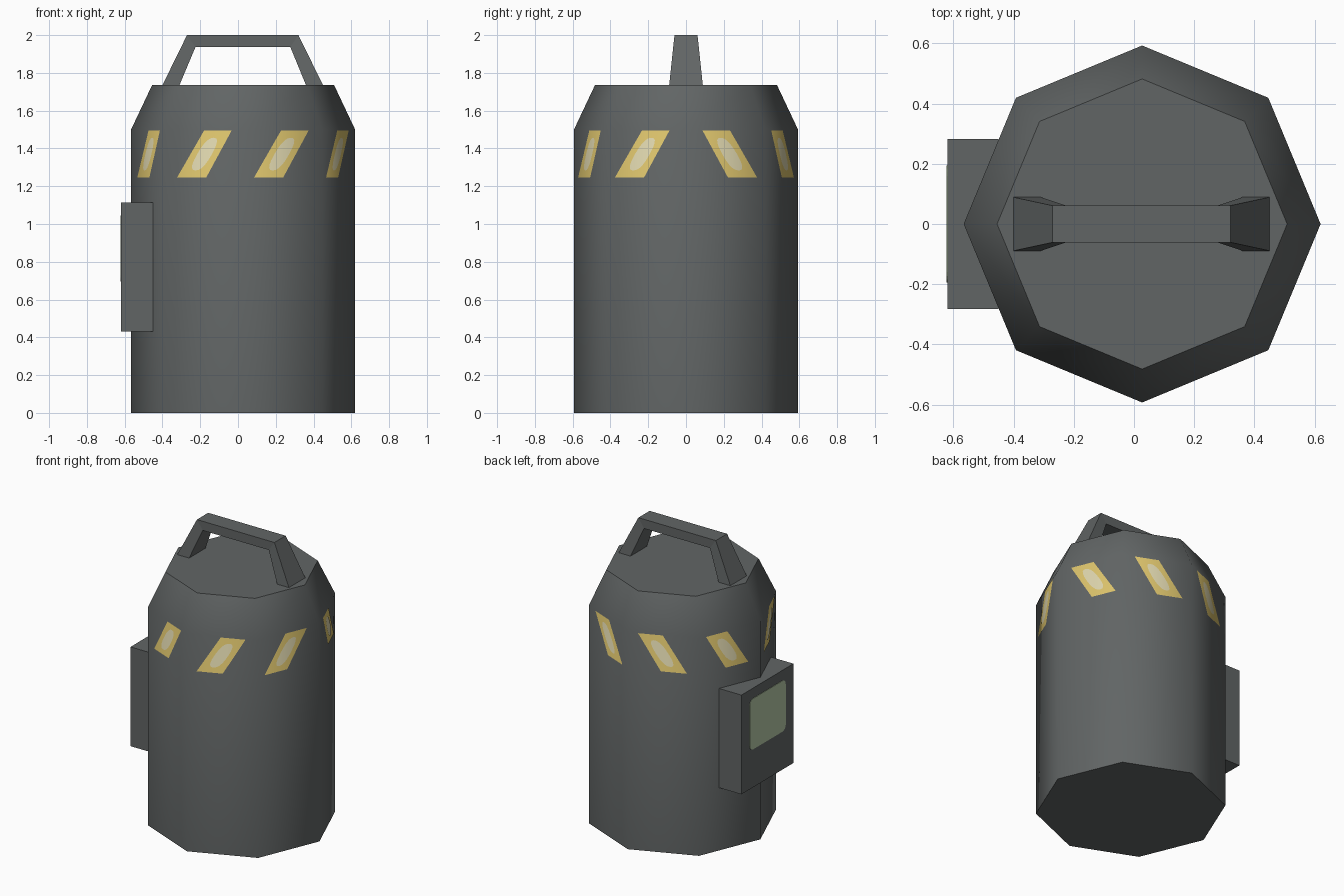
import bpy, bmesh, math
from mathutils import Vector

if "Cube" in bpy.data.objects:
    bpy.data.objects.remove(bpy.data.objects["Cube"])

CX, R = 0.027, 0.593          # body axis and radius


def material(name, rgb):
    m = bpy.data.materials.new(name)
    m.diffuse_color = (*rgb, 1)
    m.use_nodes = True
    m.node_tree.nodes["Principled BSDF"].inputs["Base Color"].default_value = m.diffuse_color
    return m


GREY = material("dark grey metal", (0.12, 0.13, 0.13))
YELLOW = material("warning yellow", (0.72, 0.55, 0.15))
PALE = material("pale cream", (0.73, 0.67, 0.42))
GREEN = material("screen green", (0.46, 0.58, 0.38))


def make(name, verts, faces, mat, fix=True):
    me = bpy.data.meshes.new(name)
    me.from_pydata([tuple(v) for v in verts], [], faces)
    if fix:
        bm = bmesh.new()
        bm.from_mesh(me)
        bmesh.ops.recalc_face_normals(bm, faces=bm.faces)
        bm.to_mesh(me)
        bm.free()
    me.materials.append(mat)
    ob = bpy.data.objects.new(name, me)
    bpy.context.collection.objects.link(ob)
    return ob


def loft(name, rings, mat):
    """Skin a list of equal-sized closed rings and cap both ends."""
    n = len(rings[0])
    faces = [(i * n + j, i * n + (j + 1) % n, (i + 1) * n + (j + 1) % n, (i + 1) * n + j)
             for i in range(len(rings) - 1) for j in range(n)]
    last = (len(rings) - 1) * n
    faces += [tuple(range(n)), tuple(range(last, last + n))]
    return make(name, [v for r in rings for v in r], faces, mat)


def rim(a, r=R, z=0.0):
    a = math.radians(a)
    return Vector((CX + r * math.cos(a), r * math.sin(a), z))


# Eight-sided body with sloped shoulder, smooth round the sides
body = loft("canister_body",
            [[rim(45 * k, r, z) for k in range(8)]
             for r, z in ((R, 0), (R, 1.5), (0.482, 1.735))], GREY)
bpy.context.view_layer.objects.active = body
body.select_set(True)
bpy.ops.object.shade_smooth_by_angle(angle=math.radians(50))
body.select_set(False)

# Carry handle: outer x/z, inner x/z, half width at each station
stations = [(-0.40, 1.735, -0.31, 1.735, 0.089), (-0.27, 2.0, -0.225, 1.937, 0.061),
            (0.32, 2.0, 0.277, 1.937, 0.061), (0.45, 1.735, 0.36, 1.735, 0.089)]
loft("carry_handle",
     [[(ox, -w, oz), (ox, w, oz), (ix, w, iz), (ix, -w, iz)]
      for ox, oz, ix, iz, w in stations], GREY)

# Control box on the left side
loft("control_box",
     [[(x, -0.283, 0.432), (x, 0.283, 0.432), (x, 0.283, 1.115), (x, -0.283, 1.115)]
      for x in (-0.62, -0.45)], GREY)

# Screen with rounded corners
pts, c = [], 0.035
for k, (sy, sz) in enumerate(((1, 1), (-1, 1), (-1, -1), (1, -1))):
    for s in range(5):
        a = math.radians(90 * k + 22.5 * s)
        pts.append((sy * (0.195 - c) + c * math.cos(a),
                    0.87 + sz * (0.175 - c) + c * math.sin(a)))
loft("control_screen", [[(x, y, z) for y, z in pts] for x in (-0.6195, -0.623)], GREEN)


def stripe_plate(name, face, back, uv, lift, mat):
    """Thin slanted plate on one body side; uv runs -1..1 across the stripe."""
    a, b = rim(180 + 45 * face), rim(225 + 45 * face)
    out = ((a + b) / 2 - Vector((CX, 0, 0))).normalized()
    start = 0.2 - 0.032 * face
    verts, normals = [], []
    for u, v in uv:
        t = (v + 1) / 2
        f = start + 0.34 * t + (u + 1) / 2 * (0.368 - 0.02 * t)
        p = a.lerp(b, f)
        n = Vector((p.x - CX, p.y, 0.12)).normalized()
        p = p + out * lift
        p.z = 1.246 + 0.248 * t
        if back:
            p.y, n.y = -p.y, -n.y
        verts.append(p)
        normals.append(tuple(n))
    order = list(range(len(uv)))
    ob = make(name, verts, [tuple(order[::-1] if back else order)], mat, fix=False)
    # Follow the smooth shading of the body behind
    ob.data.polygons[0].use_smooth = True
    ob.data.normals_split_custom_set_from_vertices(normals)


# Warning stripes: four across the front, mirrored to the back
quad = [(-1, -1), (1, -1), (1, 1), (-1, 1)]
blob = []
for k in range(20):
    a = math.tau * k / 20
    blob.append((0.52 * math.copysign(abs(math.cos(a)) ** 0.8, math.cos(a)),
                 0.70 * math.copysign(abs(math.sin(a)) ** 0.8, math.sin(a))))
for back in (False, True):
    side = "back" if back else "front"
    for i in range(4):
        stripe_plate(f"{side}_stripe_{i + 1}", i, back, quad, 0.002, YELLOW)
        stripe_plate(f"{side}_stripe_glow_{i + 1}", i, back, blob, 0.004, PALE)
